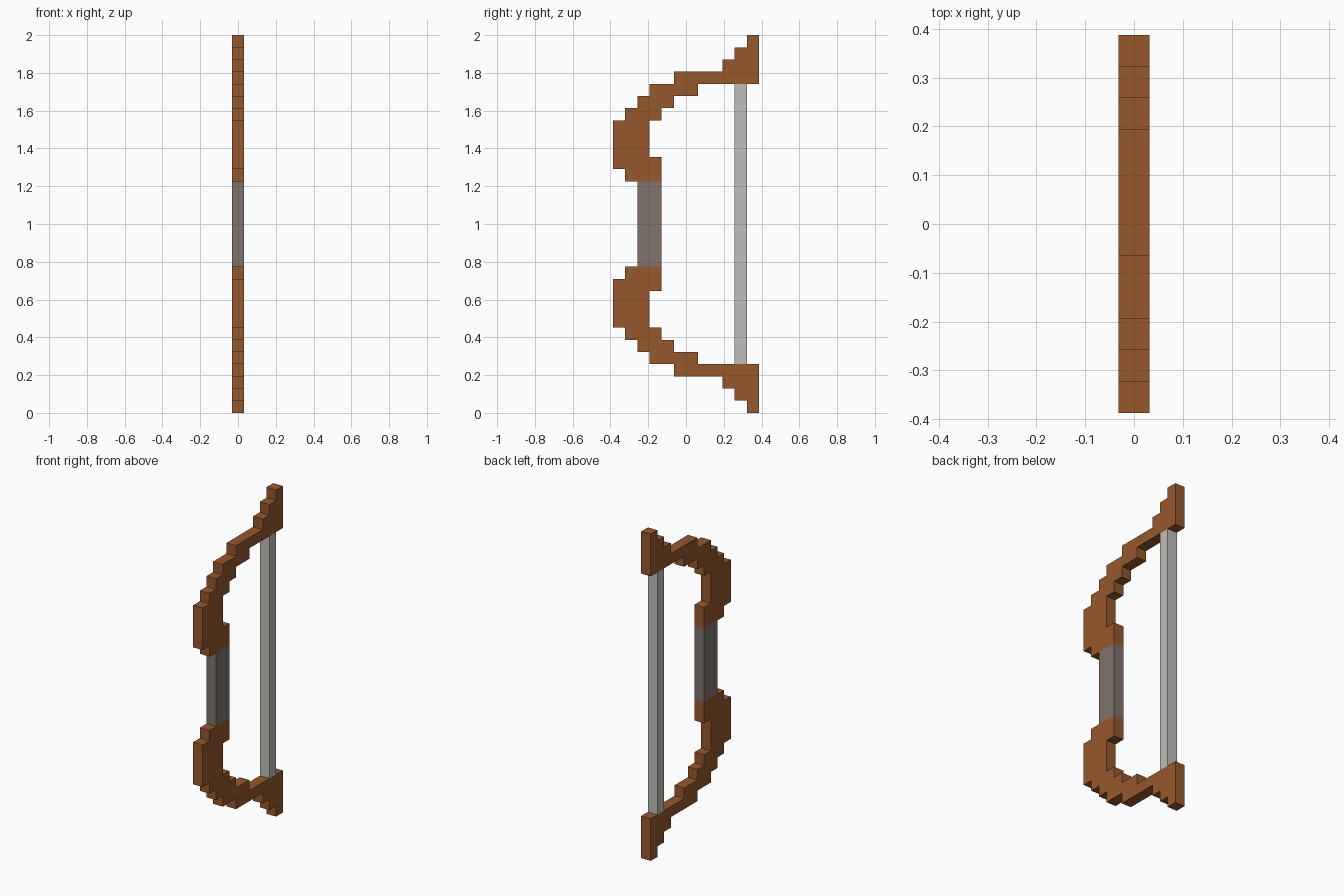
import bpy
import bmesh

U = 2 / 31          # edge of one block; the bow is 31 blocks tall
MID = 15.5          # mirror height in blocks

cube = bpy.data.objects.get("Cube")
if cube:
    bpy.data.objects.remove(cube, do_unlink=True)


def srgb(r, g, b):
    """Display colour 0-255 to linear RGBA."""
    def lin(c):
        c /= 255
        return c / 12.92 if c <= 0.04045 else ((c + 0.055) / 1.055) ** 2.4
    return (lin(r), lin(g), lin(b), 1)


def material(name, color):
    mat = bpy.data.materials.new(name)
    mat.use_nodes = True
    mat.diffuse_color = color
    mat.node_tree.nodes["Principled BSDF"].inputs["Base Color"].default_value = color
    return mat


def stepped_slab(name, rows, mat):
    """Extrude a stepped side outline; rows are (bottom, top, front, back) in blocks, going up."""
    back = [(y1, z) for z0, z1, y0, y1 in rows for z in (z0, z1)]
    front = [(y0, z) for z0, z1, y0, y1 in reversed(rows) for z in (z1, z0)]
    outline = []
    for p in back + front:
        if p not in outline:
            outline.append(p)

    bm = bmesh.new()
    face = bm.faces.new([bm.verts.new((-U / 2, y * U, (z - MID) * U)) for y, z in outline])
    side = bmesh.ops.extrude_face_region(bm, geom=[face])
    verts = [v for v in side["geom"] if isinstance(v, bmesh.types.BMVert)]
    bmesh.ops.translate(bm, verts=verts, vec=(U, 0, 0))
    bmesh.ops.recalc_face_normals(bm, faces=bm.faces)

    mesh = bpy.data.meshes.new(name)
    bm.to_mesh(mesh)
    bm.free()
    mesh.materials.append(mat)
    obj = bpy.data.objects.new(name, mesh)
    obj.location.z = MID * U
    bpy.context.collection.objects.link(obj)
    return obj


wood = material("brown wood", srgb(150, 88, 45))
wrap = material("grey grip wrap", srgb(126, 116, 107))
cord = material("pale string", srgb(190, 190, 184))

# Upper limb from grip to tip, mirrored to make the lower limb
limbs = stepped_slab("limbs", [
    (19, 20, -5, -2),
    (20, 21, -6, -2),
    (21, 24, -6, -3),
    (24, 25, -5, -2),
    (25, 26, -4, -1),
    (26, 27, -3, 1),
    (27, 28, -1, 6),
    (28, 29, 3, 6),
    (29, 30, 4, 6),
    (30, 31, 5, 6),
], wood)
mirror = limbs.modifiers.new("lower limb", "MIRROR")
mirror.use_axis = (False, False, True)
mirror.use_mirror_merge = False

# Grip between the limbs, and the string
stepped_slab("grip", [(12, 19, -4, -2)], wrap)
stepped_slab("string", [(4, 27, 4, 5)], cord)
